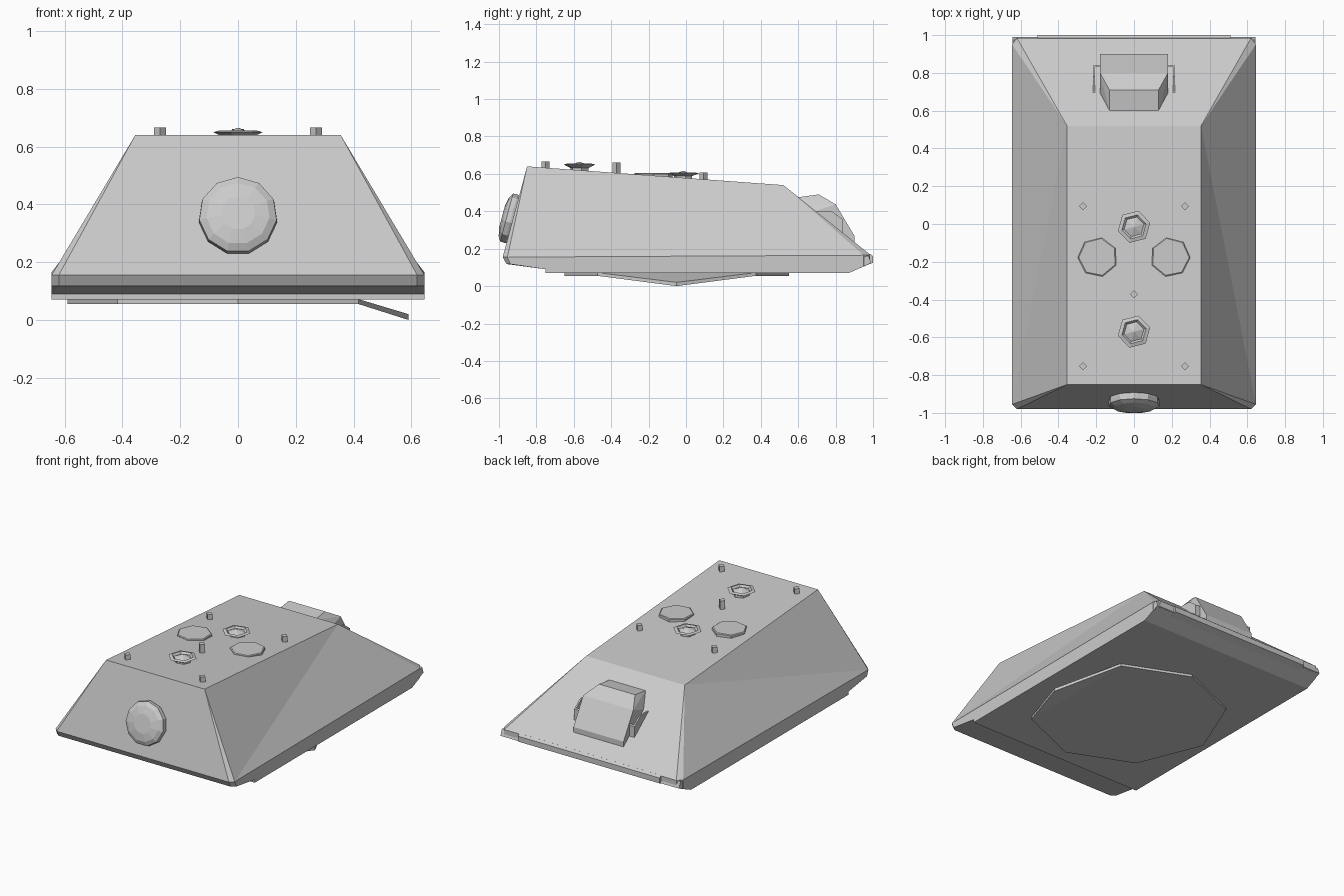
import bpy, bmesh, math
from mathutils import Matrix, Vector

if "Cube" in bpy.data.objects:
    bpy.data.objects.remove(bpy.data.objects["Cube"])

grey = bpy.data.materials.new("armour_grey")
grey.use_nodes = True
grey.diffuse_color = (0.6, 0.6, 0.6, 1)
grey.node_tree.nodes["Principled BSDF"].inputs["Base Color"].default_value = (0.6, 0.6, 0.6, 1)


def finish(name, bm):
    bmesh.ops.recalc_face_normals(bm, faces=bm.faces)
    mesh = bpy.data.meshes.new(name)
    bm.to_mesh(mesh)
    bm.free()
    mesh.materials.append(grey)
    ob = bpy.data.objects.new(name, mesh)
    bpy.context.collection.objects.link(ob)
    return ob


def extrude_profile(name, points, x0, x1):
    """Side profile of (y, z) points stretched from x0 to x1."""
    bm = bmesh.new()
    a, b = [[bm.verts.new((x, y, z)) for y, z in points] for x in (x0, x1)]
    bm.faces.new(a)
    bm.faces.new(b)
    for i in range(len(points)):
        j = (i + 1) % len(points)
        bm.faces.new((a[i], a[j], b[j], b[i]))
    return finish(name, bm)


def lathe(name, profile, sides, matrix, turn=0.0):
    """Faceted solid of revolution from (radius, height) points."""
    bm = bmesh.new()
    rings = []
    for r, h in profile:
        angles = [turn + math.tau * i / sides for i in range(sides)]
        rings.append([bm.verts.new(matrix @ Vector((r * math.cos(t), r * math.sin(t), h)))
                      for t in angles])
    for low, high in zip(rings, rings[1:]):
        for i in range(sides):
            j = (i + 1) % sides
            bm.faces.new((low[i], low[j], high[j], high[i]))
    bm.faces.new(rings[0])
    bm.faces.new(rings[-1])
    return finish(name, bm)


def roof(y):
    return 0.64 - 0.073 * (y + 0.85)


# Hull: half of the corner points, mirrored across x
corners = {
    "roof_front": (0.355, -0.85, 0.64), "roof_rear": (0.355, 0.52, 0.54),
    "nose": (0.62, -0.98, 0.155), "nose_side": (0.645, -0.955, 0.155),
    "tail_side": (0.645, 0.95, 0.165), "tail": (0.62, 0.985, 0.168),
    "nose_low": (0.62, -0.96, 0.118), "nose_side_low": (0.645, -0.94, 0.118),
    "tail_side_low": (0.645, 0.95, 0.105), "tail_low": (0.62, 0.985, 0.12),
    "step": (0.645, -0.75, 0.09), "belly_front": (0.645, -0.75, 0.07),
    "belly_rear": (0.645, 0.87, 0.07),
}
side_faces = [
    "roof_front roof_rear nose_side", "roof_rear tail_side nose_side",
    "roof_front nose_side nose", "roof_rear tail tail_side",
    "nose nose_side nose_side_low nose_low",
    "nose_side tail_side tail_side_low nose_side_low",
    "tail_side tail tail_low tail_side_low",
    "nose_side_low tail_side_low belly_rear belly_front step",
    "nose_low nose_side_low step", "tail_low belly_rear tail_side_low",
]
loop = ["roof_front", "roof_rear", "tail", "tail_low", "belly_rear",
        "belly_front", "step", "nose_low", "nose"]
bm = bmesh.new()
halves = [{k: bm.verts.new((s * x, y, z)) for k, (x, y, z) in corners.items()} for s in (1, -1)]
for half in halves:
    for face in side_faces:
        bm.faces.new([half[k] for k in face.split()])
for a, b in zip(loop, loop[1:] + loop[:1]):
    bm.faces.new((halves[0][a], halves[0][b], halves[1][b], halves[1][a]))
finish("hull", bm)

# Rear lip and corner flaps
extrude_profile("rear_lip", [(0.9, 0.13), (0.985, 0.172), (1.0, 0.16), (1.0, 0.125), (0.95, 0.105)],
                -0.51, 0.51)
for side, s in (("left", 1), ("right", -1)):
    extrude_profile("corner_flap_" + side, [(0.86, 0.11), (0.975, 0.165), (0.99, 0.123), (0.87, 0.07)],
                    s * 0.51, s * 0.643)

# Bottom ring plate, with one corner bent down
bm = bmesh.new()
rims = []
for z, drop in ((0.072, 0.052), (0.055, 0.055)):
    rims.append([bm.verts.new((0.59 * math.cos(i * math.pi / 4),
                               -0.05 + 0.6 * math.sin(i * math.pi / 4),
                               z - (drop if i == 0 else 0))) for i in range(8)])
for rim in rims:
    bm.faces.new(rim[1:])
    bm.faces.new((rim[7], rim[0], rim[1]))
for i in range(8):
    j = (i + 1) % 8
    bm.faces.new((rims[0][i], rims[0][j], rims[1][j], rims[1][i]))
finish("ring_plate", bm)

# Domed mount on the front plate
normal = Vector((0, -0.966, 0.26))
mount = Matrix.Translation((0, -0.926, 0.355)) @ normal.to_track_quat("Z", "Y").to_matrix().to_4x4()
lathe("front_mount", [(0.125, -0.02), (0.137, 0.01), (0.135, 0.035), (0.11, 0.05), (0.06, 0.06)],
      11, mount, math.pi / 2)

# Rear housing, wrapped around its corner points
bm = bmesh.new()
for x, y, z in [(0.13, 0.6, 0.475), (0.13, 0.6, 0.44), (0.13, 0.71, 0.49), (0.18, 0.8, 0.437),
                (0.18, 0.9, 0.27), (0.18, 0.9, 0.22), (0.18, 0.69, 0.4)]:
    for s in (1, -1):
        bm.verts.new((s * x, y, z))
bmesh.ops.convex_hull(bm, input=bm.verts)
bmesh.ops.dissolve_limit(bm, angle_limit=0.02, verts=bm.verts, edges=bm.edges)
finish("rear_housing", bm)
for side, s in (("left", 1), ("right", -1)):
    extrude_profile("housing_fin_" + side, [(0.69, 0.4), (0.78, 0.4), (0.84, 0.355), (0.84, 0.27)],
                    s * 0.207, s * 0.217)
    extrude_profile("housing_bracket_" + side, [(0.83, 0.28), (0.83, 0.36), (0.84, 0.355), (0.84, 0.27)],
                    s * 0.17, s * 0.21)

# Roof hatches
for side, s in (("left", 1), ("right", -1)):
    lathe("hatch_" + side, [(0.106, 0.57), (0.106, 0.6), (0.1, 0.604)], 7,
          Matrix.Translation((s * 0.192, -0.175, 0)), math.pi / 2 + s * 0.2)

# Mushroom vents
for name, y, tall in (("front", -0.57, 1.0), ("rear", -0.015, 0.8)):
    lathe("vent_" + name,
          [(0.05, -0.015), (0.05, 0.012), (0.088, 0.03), (0.066, 0.036), (0.054, 0.024), (0.003, 0.045)],
          6, Matrix.Translation((0, y, roof(y))) @ Matrix.Diagonal((1, 1, tall, 1)), 0.25)

# Square roof studs
for i, (x, y, h) in enumerate([(0.27, 0.093, 0.035), (-0.27, 0.093, 0.035), (0.27, -0.752, 0.033),
                               (-0.27, -0.752, 0.033), (0, -0.372, 0.055)]):
    lathe("roof_stud_%d" % (i + 1), [(0.021, -0.02), (0.021, h)], 4,
          Matrix.Translation((x, y, roof(y))))
